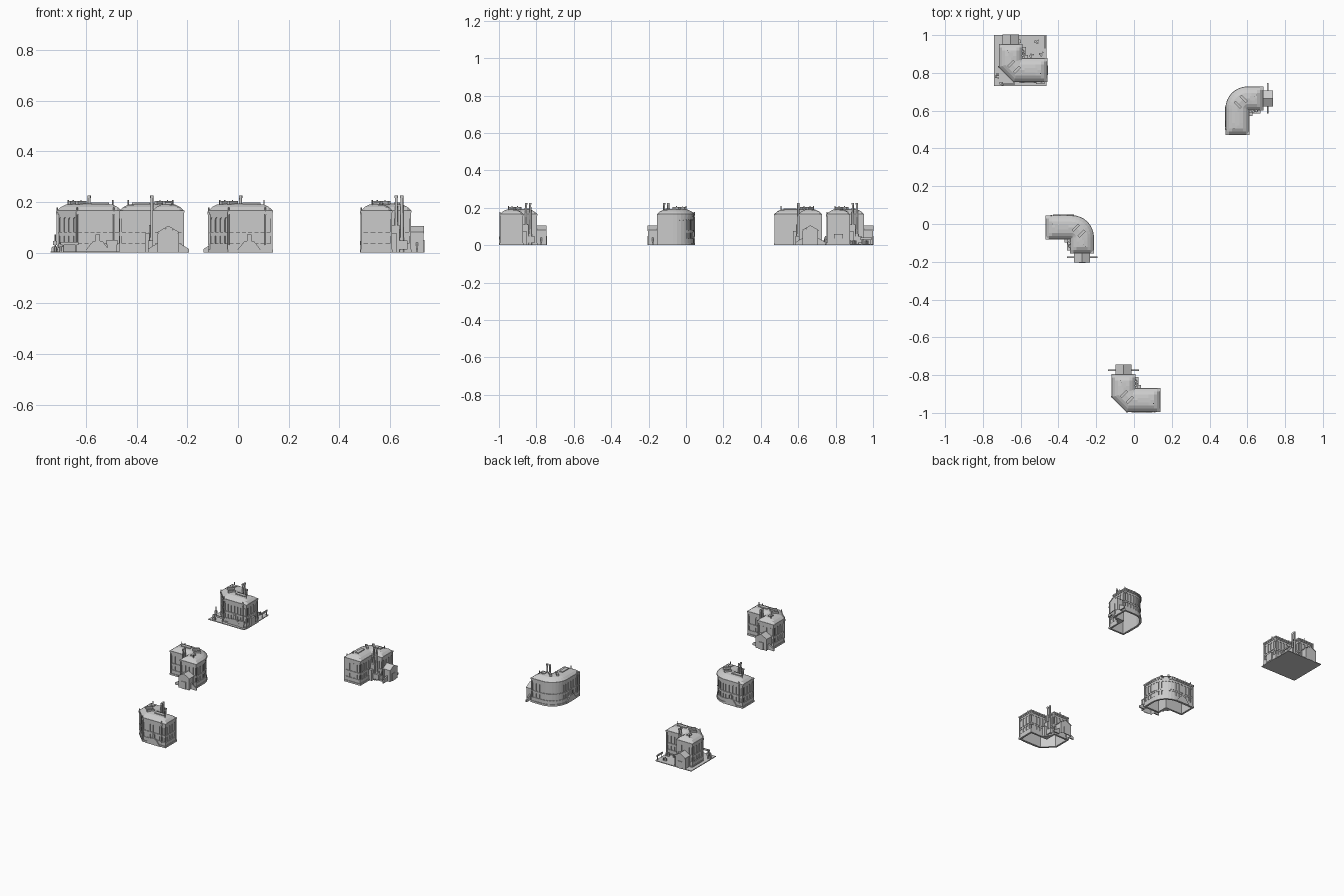
import bpy, bmesh, math, random
from mathutils import Vector, Matrix

if "Cube" in bpy.data.objects:
    bpy.data.objects.remove(bpy.data.objects["Cube"])

random.seed(4)
W, LONG, SHORT = 0.115, 0.245, 0.19      # wing width, long wing, short wing
EAVE = 0.166


def finish(bm, name, M=None, smooth=False):
    bmesh.ops.remove_doubles(bm, verts=bm.verts, dist=1e-5)
    bmesh.ops.recalc_face_normals(bm, faces=bm.faces)
    me = bpy.data.meshes.new(name)
    bm.to_mesh(me)
    bm.free()
    ob = bpy.data.objects.new(name, me)
    bpy.context.collection.objects.link(ob)
    if M:
        ob.matrix_world = M
    if smooth:
        for p in me.polygons:
            p.use_smooth = len(p.vertices) == 4
    return ob


def box(bm, x0, x1, y0, y1, z0, z1, M=Matrix()):
    S = Matrix.Diagonal((x1 - x0, y1 - y0, z1 - z0, 1))
    T = Matrix.Translation(((x0 + x1) / 2, (y0 + y1) / 2, (z0 + z1) / 2))
    bmesh.ops.create_cube(bm, size=1, matrix=M @ T @ S)


def cyl(bm, x, y, z0, z1, r, r2=None, n=12):
    bmesh.ops.create_cone(bm, cap_ends=True, segments=n, radius1=r,
                          radius2=r if r2 is None else r2, depth=z1 - z0,
                          matrix=Matrix.Translation((x, y, (z0 + z1) / 2)))


def prism(bm, pts, a, b):
    """Extrude the 3D polygon pts by vector b - a."""
    f = [bm.verts.new(Vector(p) + Vector(a)) for p in pts]
    g = [bm.verts.new(Vector(p) + Vector(b)) for p in pts]
    bm.faces.new(f)
    bm.faces.new(g[::-1])
    for i in range(len(f)):
        j = (i + 1) % len(f)
        bm.faces.new((f[j], f[i], g[i], g[j]))


def offset(poly, d):
    out = []
    for i, p in enumerate(poly):
        e1 = (p - poly[i - 1]).normalized()
        e2 = (poly[(i + 1) % len(poly)] - p).normalized()
        n1, n2 = Vector((e1.y, -e1.x)), Vector((e2.y, -e2.x))
        out.append(p + (n1 + n2) * d / (1 + n1.dot(n2)))
    return out


def ring(bm, poly, a, b, z0, z1):
    """Band round the outline between offsets a (inner) and b (outer)."""
    loops = [[bm.verts.new((p.x, p.y, z)) for p in offset(poly, o)]
             for o, z in ((a, z0), (b, z0), (b, z1), (a, z1))]
    for k in range(4):
        A, B = loops[k], loops[(k + 1) % 4]
        for i in range(len(A)):
            j = (i + 1) % len(A)
            bm.faces.new((A[i], A[j], B[j], B[i]))


def arcade(bm, p, q, z0, spring, z1, arched=True):
    """Wall panel with openings separated by piers, along p-q."""
    d = q - p
    L = d.length
    n = max(1, round(L / 0.026))
    d.normalize()
    nrm = Vector((d.y, -d.x, 0))
    bay = L / n
    r = bay * 0.32
    prof = [(0, z1), (0, z0)]
    for k in range(n):
        c = (k + 0.5) * bay
        prof.append((c - r, z0))
        if arched:
            prof += [(c - r * math.cos(t * math.pi / 8), spring + r * math.sin(t * math.pi / 8)) for t in range(9)]
        else:
            prof += [(c - r, spring), (c + r, spring)]
        prof.append((c + r, z0))
    prof += [(L, z0), (L, z1)]
    prism(bm, [(p.x + d.x * s, p.y + d.y * s, z) for s, z in prof], -0.004 * nrm, 0 * nrm)


def height(d):
    prof = [(-0.005, EAVE), (0.012, 0.181), (0.028, 0.189), (W / 2, 0.193)]
    for (a, za), (b, zb) in zip(prof, prof[1:]):
        if d <= b + 1e-6:
            return za + (zb - za) * (d - a) / (b - a)
    return prof[-1][1]


def building(tag, loc, angle, rounded, yard=False):
    M = Matrix.Translation((*loc, 0)) @ Matrix.Rotation(math.radians(angle), 4, 'Z')
    if rounded:
        R = 0.11
        corner = [Vector((R - R * math.cos(t * math.pi / 16), R - R * math.sin(t * math.pi / 16))) for t in range(9)]
    else:
        corner = [Vector((0, 0.075)), Vector((0.075, 0))]
    outline = [Vector((0, SHORT))] + corner + [Vector(v) for v in ((LONG, 0), (LONG, W), (W, W), (W, SHORT))]
    N = len(outline)

    # wall shell, open below
    bm = bmesh.new()
    ring(bm, outline, -0.007, -0.004, 0, EAVE)
    finish(bm, tag + "_wall", M)
    # plinth, sill band, frieze and cornice
    bm = bmesh.new()
    ring(bm, outline, -0.004, 0.006, 0, 0.012)
    ring(bm, outline, -0.004, 0.002, 0.012, 0.036)
    ring(bm, outline, -0.004, 0.002, 0.076, 0.082)
    ring(bm, outline, -0.004, 0.003, 0.150, 0.158)
    ring(bm, outline, -0.02, 0.006, 0.158, 0.167)
    finish(bm, tag + "_bands", M)
    # arched upper windows over square lower windows
    bm = bmesh.new()
    for i in range(N):
        p, q = outline[i], outline[(i + 1) % N]
        arcade(bm, p, q, 0.082, 0.130, 0.150)
        arcade(bm, p, q, 0.036, 0.066, 0.076, False)
    finish(bm, tag + "_arcades", M)
    # pilasters at wall corners
    bm = bmesh.new()
    for i, p in enumerate(outline):
        if not (rounded and 1 <= i <= 9):
            box(bm, p.x - 0.004, p.x + 0.004, p.y - 0.004, p.y + 0.004, 0, EAVE)
    finish(bm, tag + "_pilasters", M)

    # hipped mansard roof swept round the corner
    ds = [-0.005, 0.012, 0.028, W / 2, W - 0.028, W - 0.012, W + 0.005]
    ends = [-0.005, 0.012, 0.028, W / 2]
    st = [(Vector((LONG - e, 0)), Vector((LONG - e, W)), e) for e in ends]
    I = Vector((W, W))
    st += [(o, I, 1) for o in [Vector((W, 0))] + corner[::-1] + [Vector((0, W))]]
    st += [(Vector((0, SHORT - e)), Vector((W, SHORT - e)), e) for e in ends[::-1]]
    bm = bmesh.new()
    rows = []
    for o, i, e in st:
        rows.append([bm.verts.new((*o.lerp(i, d / W), height(min(d, W - d, e)))) for d in ds])
    for A, B in zip(rows, rows[1:]):
        for k in range(len(ds) - 1):
            bm.faces.new((A[k], A[k + 1], B[k + 1], B[k]))
    finish(bm, tag + "_roof", M)

    # ridge skylights, corner vents and roof pipes
    bm = bmesh.new()
    box(bm, 0.13, 0.20, W / 2 - 0.012, W / 2 + 0.012, 0.188, 0.197)
    box(bm, W / 2 - 0.012, W / 2 + 0.012, 0.125, 0.15, 0.188, 0.197)
    for u in (-0.022, 0.022):
        D = Matrix.Translation((0.077, 0.077, 0)) @ Matrix.Rotation(math.radians(-45), 4, 'Z')
        box(bm, u - 0.007, u + 0.007, -0.026, 0.02, 0.18, 0.203, D)
    for x, y in ((0.06, 0.09), (0.09, 0.06), (0.215, 0.04), (0.04, 0.16)):
        cyl(bm, x, y, 0.18, 0.208, 0.0025, n=8)
    finish(bm, tag + "_roof_vents", M)

    # twin chimneys with collars
    bm = bmesh.new()
    for y in (0.135, 0.157):
        cyl(bm, 0.122, y, 0, 0.222, 0.007, 0.0055)
        cyl(bm, 0.122, y, 0.216, 0.226, 0.0068)
        cyl(bm, 0.122, y, 0, 0.06, 0.009)
    finish(bm, tag + "_chimneys", M, True)
    # boiler house and stepped block in the inner corner
    bm = bmesh.new()
    box(bm, W, 0.137, 0.122, 0.18, 0.012, 0.048)
    box(bm, W, 0.15, W, 0.138, 0, 0.075)
    box(bm, W, 0.133, W, 0.148, 0, 0.11)
    finish(bm, tag + "_boiler_block", M)
    # downpipes on the outer walls
    bm = bmesh.new()
    for x, y in ((0.075, -0.004), (-0.004, 0.075), (0.22, -0.004)):
        if not (rounded and x < 0.1):
            cyl(bm, x, y, 0.03, 0.178, 0.003, n=8)
            box(bm, x - 0.005, x + 0.005, y - 0.004, y + 0.004, 0.15, 0.163)
    finish(bm, tag + "_downpipes", M)
    # sloped entrance stairs on the long wall
    bm = bmesh.new()
    prism(bm, [(0.10, 0, 0), (0.21, 0, 0), (0.175, 0, 0.045), (0.138, 0, 0.045)], (0, 0, 0), (0, -0.009, 0))
    box(bm, 0.148, 0.165, -0.006, 0, 0.045, 0.072)
    finish(bm, tag + "_entrance_stairs", M)

    # gabled annex on the short wing
    x0, x1, xm, y0, y1 = 0.018, 0.096, 0.057, SHORT, LONG
    bm = bmesh.new()
    prism(bm, [(x0, 0, 0), (x1, 0, 0), (x1, 0, 0.078), (xm, 0, 0.1), (x0, 0, 0.078)], (0, y0, 0), (0, y1 - 0.003, 0))
    bm.faces.ensure_lookup_table()
    bmesh.ops.delete(bm, geom=[f for f in bm.faces if f.calc_center_median().z < 0.001], context='FACES')
    for yy in (y0 + 0.004, y1 - 0.006):
        for xx in (x0, x1):
            box(bm, xx - 0.003, xx + 0.003, yy - 0.003, yy + 0.004, 0, 0.076)
    finish(bm, tag + "_annex", M)
    bm = bmesh.new()
    prism(bm, [(x0 - 0.004, 0, 0.076), (xm, 0, 0.1), (x1 + 0.004, 0, 0.076), (x1 + 0.004, 0, 0.081),
               (xm, 0, 0.106), (x0 - 0.004, 0, 0.081)], (0, y0, 0), (0, y1, 0))
    finish(bm, tag + "_annex_roof", M)
    bm = bmesh.new()
    box(bm, 0.04, 0.074, y1 - 0.004, y1 + 0.001, 0, 0.05)
    finish(bm, tag + "_annex_door", M)
    # tapering side walls of the annex
    if not yard:
        bm = bmesh.new()
        for a, b in ((x0, -0.025), (x1, 0.138)):
            prism(bm, [(a, 0, 0), (b, 0, 0), (b, 0, 0.014), (a, 0, 0.04)], (0, 0.213, 0), (0, 0.221, 0))
        finish(bm, tag + "_side_walls", M)


building("north_west_works", (-0.71, 0.757), 0, False, True)
building("south_works", (-0.112, -0.99), 0, False)
building("middle_works", (-0.218, 0.04), 180, True)
building("east_works", (0.49, 0.722), -90, True)

# yard slab under the north west works
bm = bmesh.new()
box(bm, -0.74, -0.464, 0.73, 1.0, 0, 0.005)
finish(bm, "yard_slab")
# end bay on the long wing
bm = bmesh.new()
box(bm, -0.466, -0.455, 0.79, 0.84, 0.005, 0.06)
finish(bm, "end_bay")
# barrels and crates in the yard
barrels, crates = bmesh.new(), bmesh.new()
for cx, cy in ((-0.60, 0.97), (-0.515, 0.965), (-0.54, 0.89), (-0.725, 0.78), (-0.70, 0.745), (-0.49, 0.9)):
    for k in range(3):
        x, y = cx + random.uniform(-.009, .009), cy + random.uniform(-.011, .011)
        cyl(barrels, x, y, 0.005, 0.024, 0.0045, n=8)
    box(crates, cx - 0.012, cx - 0.001, cy - 0.006, cy + 0.006, 0.005, 0.02)
finish(barrels, "yard_barrels", None, True)
finish(crates, "yard_crates")
# pipe lengths and a lamp post beside the walls
bm = bmesh.new()
box(bm, -0.52, -0.475, 0.742, 0.752, 0.03, 0.05)
box(bm, -0.515, -0.48, 0.744, 0.75, 0.005, 0.03)
box(bm, -0.70, -0.63, 0.738, 0.743, 0.03, 0.042)
cyl(bm, -0.722, 0.79, 0.005, 0.072, 0.003, n=8)
box(bm, -0.73, -0.714, 0.783, 0.797, 0.03, 0.045)
box(bm, -0.475, -0.468, 0.93, 0.995, 0.03, 0.04)
for x, y in ((-0.69, 0.74), (-0.64, 0.74), (-0.471, 0.94), (-0.471, 0.985)):
    cyl(bm, x, y, 0.005, 0.035, 0.0025, n=6)
finish(bm, "yard_fittings")
